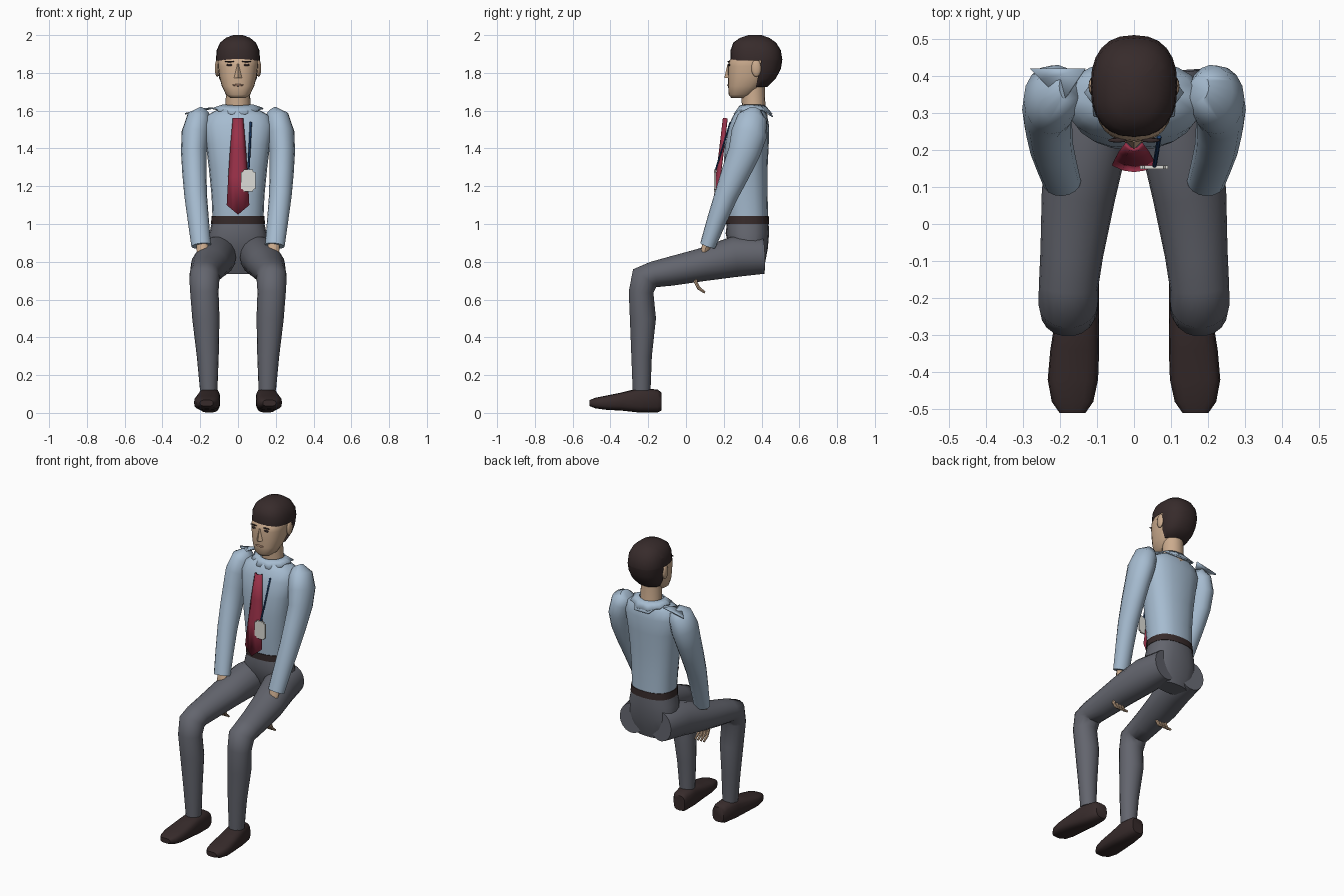
import bpy, bmesh, math
from mathutils import Vector

if "Cube" in bpy.data.objects:
    bpy.data.objects.remove(bpy.data.objects["Cube"])


def material(name, r, g, b):
    m = bpy.data.materials.new(name)
    m.diffuse_color = (r, g, b, 1)
    m.use_nodes = True
    m.node_tree.nodes["Principled BSDF"].inputs["Base Color"].default_value = m.diffuse_color
    return m


SHIRT = material("pale blue shirt", 0.38, 0.50, 0.63)
GREY = material("grey trousers", 0.125, 0.13, 0.155)
BROWN = material("dark brown", 0.038, 0.024, 0.024)
SKIN = material("skin", 0.60, 0.41, 0.27)
LIP = material("dusky skin", 0.38, 0.22, 0.15)
RED = material("red tie", 0.32, 0.03, 0.065)
WHITE = material("off white badge", 0.72, 0.72, 0.68)
BLUE = material("blue lanyard", 0.015, 0.06, 0.18)


def finish(name, bm, mat, mirror=False, angle=40):
    bmesh.ops.recalc_face_normals(bm, faces=bm.faces)
    me = bpy.data.meshes.new(name)
    bm.to_mesh(me)
    bm.free()
    me.materials.append(mat)
    for p in me.polygons:
        p.use_smooth = True
    me.set_sharp_from_angle(angle=math.radians(angle))
    ob = bpy.data.objects.new(name, me)
    bpy.context.collection.objects.link(ob)
    if mirror:
        ob.modifiers.new("mirror", 'MIRROR')
    return ob


def tube(rings, n=16, p=2.0, axis=None, bm=None):
    """Skin rings (x, y, z, half width, half depth) along their path."""
    bm = bm or bmesh.new()
    cs = [Vector(r[:3]) for r in rings]
    loops = []
    for i, r in enumerate(rings):
        t = axis or (cs[min(i + 1, len(cs) - 1)] - cs[max(i - 1, 0)])
        t = Vector(t).normalized()
        u = Vector((1, 0, 0))
        u = (u - t * u.dot(t)).normalized()
        v = t.cross(u)
        loop = []
        for k in range(n):
            a = 2 * math.pi * k / n
            c, s = math.cos(a), math.sin(a)
            c = math.copysign(abs(c) ** (2 / p), c)
            s = math.copysign(abs(s) ** (2 / p), s)
            loop.append(bm.verts.new(cs[i] + u * r[3] * c + v * r[4] * s))
        loops.append(loop)
    for a, b in zip(loops, loops[1:]):
        for k in range(n):
            bm.faces.new((a[k], a[(k + 1) % n], b[(k + 1) % n], b[k]))
    bm.faces.new(loops[0])
    bm.faces.new(loops[-1])
    return bm


def stack(rows, n=20, p=2.4):
    """Upright loft from rows (z, half width, front y, back y)."""
    return tube([(0, (f + b) / 2, z, w, (b - f) / 2) for z, w, f, b in rows],
                n, p, (0, 0, 1))


def blob(name, loc, size, mat, mirror=False, seg=12):
    bm = bmesh.new()
    bmesh.ops.create_uvsphere(bm, u_segments=seg, v_segments=seg // 2 + 2, radius=1)
    for v in bm.verts:
        v.co = Vector([loc[i] + v.co[i] * size[i] for i in range(3)])
    return finish(name, bm, mat, mirror)


# Torso, belt and pelvis
finish("shirt", stack([(1.03, .135, .215, .435), (1.15, .14, .205, .432), (1.3, .155, .20, .432),
                       (1.42, .17, .205, .438), (1.52, .185, .225, .44), (1.575, .165, .25, .43),
                       (1.605, .11, .275, .415), (1.615, .07, .29, .41)]), SHIRT)
finish("belt", stack([(1.0, .143, .212, .44), (1.042, .14, .21, .438)]), BROWN)
finish("pelvis", stack([(1.01, .138, .217, .437), (.95, .152, .21, .44), (.87, .165, .23, .433),
                        (.80, .15, .26, .42), (.735, .10, .29, .402)]), GREY)

# Legs and shoes
finish("trouser_leg", tube([
    (.10, .41, .83, .085, .095), (.115, .25, .825, .105, .108), (.15, .08, .783, .10, .088),
    (.168, -.08, .75, .085, .078), (.177, -.17, .733, .08, .07), (.178, -.218, .715, .08, .078),
    (.178, -.238, .64, .075, .066), (.17, -.228, .5, .072, .07), (.16, -.235, .3, .058, .055),
    (.155, -.235, .12, .046, .048)], 18), GREY, True, 60)
finish("shoe", tube([
    (.14, -.13, .06, .04, .048), (.145, -.15, .063, .05, .06), (.152, -.24, .067, .058, .066),
    (.16, -.34, .06, .066, .048), (.165, -.42, .054, .068, .038), (.166, -.48, .052, .056, .028),
    (.166, -.51, .052, .035, .016)], 16, 3, (0, -1, 0)), BROWN, True, 50)

# Sleeves and hands
finish("sleeve", tube([
    (.175, .365, 1.595, .035, .04), (.205, .352, 1.56, .066, .08), (.225, .335, 1.48, .074, .095),
    (.234, .308, 1.38, .068, .085), (.231, .262, 1.27, .064, .075), (.224, .212, 1.15, .06, .062),
    (.21, .163, 1.02, .056, .052), (.195, .115, .885, .052, .042)], 16), SHIRT, True, 60)
finish("palm", tube([(.19, .11, .89, .03, .025), (.178, .085, .81, .038, .018),
                     (.168, .06, .73, .04, .015)], 10), SKIN, True)
fingers = bmesh.new()
for k in range(4):
    x = .135 + k * .021
    tube([(x, .058, .745, .01, .01), (x, .05, .695, .01, .01), (x, .068, .66, .009, .009),
          (x, .10, .637, .006, .006)], 8, bm=fingers)
finish("fingers", fingers, SKIN, True)

# Collar: a flared flap with an uneven edge
bm = bmesh.new()
inner, outer = [], []
for k in range(20):
    a = 2 * math.pi * k / 20
    c, s = math.cos(a), math.sin(a)
    r = .118 if k % 2 else .135
    inner.append(bm.verts.new((.078 * c, .352 + .068 * s, 1.628 + .006 * c * c)))
    outer.append(bm.verts.new((r * c, .355 + .8 * r * s, 1.592 + .022 * c * c - .012 * s * s)))
for k in range(20):
    j = (k + 1) % 20
    bm.faces.new((inner[k], inner[j], outer[j], outer[k]))
finish("collar", bm, SHIRT).modifiers.new("thick", 'SOLIDIFY').thickness = .008

# Loose cloth flap at the shoulder and at the nape
for name, pts in (("shoulder_flap", [(-.13, .42, 1.61), (-.19, .33, 1.605), (-.25, .39, 1.585), (-.28, .42, 1.58)]),
                  ("nape_flap", [(-.09, .40, 1.61), (.09, .40, 1.61), (.05, .462, 1.572), (-.05, .462, 1.572)])):
    bm = bmesh.new()
    bm.faces.new([bm.verts.new(p) for p in pts])
    finish(name, bm, SHIRT).modifiers.new("thick", 'SOLIDIFY').thickness = .008

# Neck and head
finish("neck", tube([(0, .365, 1.56, .075, .068), (0, .358, 1.63, .066, .062),
                     (0, .352, 1.76, .062, .065)], 16), SKIN)
finish("head", stack([(1.667, .04, .24, .31), (1.685, .064, .226, .36), (1.73, .086, .223, .40),
                      (1.78, .099, .222, .44), (1.835, .106, .222, .46), (1.862, .107, .226, .465),
                      (1.89, .10, .25, .465), (1.95, .075, .29, .44)], 24), SKIN, angle=60)
blob("ear", (.11, .372, 1.825), (.013, .026, .046), SKIN, True)

# Face details
bm = bmesh.new()
bmesh.ops.create_cone(bm, segments=4, radius1=.03, radius2=.008, depth=.075, cap_ends=True)
for v in bm.verts:
    low = v.co.z < 0
    v.co = Vector((v.co.x * .75, (.225 if low else .226) + v.co.y * .75, 1.81 + v.co.z))
finish("nose", bm, SKIN)
blob("eye", (.045, .228, 1.842), (.016, .006, .006), BROWN, True)
blob("eyebrow", (.045, .226, 1.86), (.025, .006, .004), BROWN, True)
blob("lips", (0, .224, 1.735), (.03, .006, .006), LIP)

# Hair: rounded cap cut away around the face and ears
bm = stack([(1.725, .075, .30, .43), (1.77, .10, .26, .475), (1.82, .112, .24, .502),
            (1.87, .117, .235, .51), (1.92, .113, .236, .502), (1.96, .095, .25, .477),
            (1.985, .065, .285, .442), (2.0, .025, .33, .40)], 24)
for co, no in (((0, 0, 1.866), (0, 0, 1)), ((0, .385, 1.8), (0, 1, -.2))):
    bmesh.ops.bisect_plane(bm, geom=bm.verts[:] + bm.edges[:] + bm.faces[:],
                           plane_co=co, plane_no=no)
front = [f for f in bm.faces if f.calc_center_median().z < 1.866
         and (f.calc_center_median() - Vector((0, .385, 1.8))).dot(Vector((0, 1, -.2))) < 0]
bmesh.ops.delete(bm, geom=front, context='FACES')
finish("hair", bm, BROWN, angle=60)

# Tie: folded hanging strip with a pointed tip
bm = bmesh.new()
rows = []
for z, w, y, tip in ((1.56, .028, .195, 0), (1.4, .042, .176, 0), (1.25, .052, .157, 0), (1.10, .06, .14, .05)):
    rows.append([bm.verts.new((w * s, y + .018 * s * s, z - tip * (1 - abs(s))))
                 for s in (-1, -.5, 0, .5, 1)])
for a, b in zip(rows, rows[1:]):
    for k in range(4):
        bm.faces.new((a[k], a[k + 1], b[k + 1], b[k]))
finish("tie", bm, RED).modifiers.new("thick", 'SOLIDIFY').thickness = .01

# Lanyard and badge
finish("lanyard", tube([(.068, .235, 1.54, .006, .005), (.062, .195, 1.41, .006, .005),
                        (.055, .155, 1.28, .006, .005)], 6), BLUE)
bm = bmesh.new()
bmesh.ops.create_cube(bm, size=1)
for v in bm.verts:
    v.co = Vector((.054 + v.co.x * .075, .153 + v.co.y * .009, 1.23 + v.co.z * .115))
bmesh.ops.bevel(bm, geom=[e for e in bm.edges if abs(e.verts[0].co.y - e.verts[1].co.y) > .005],
                offset=.012, segments=3, affect='EDGES')
finish("badge", bm, WHITE)
